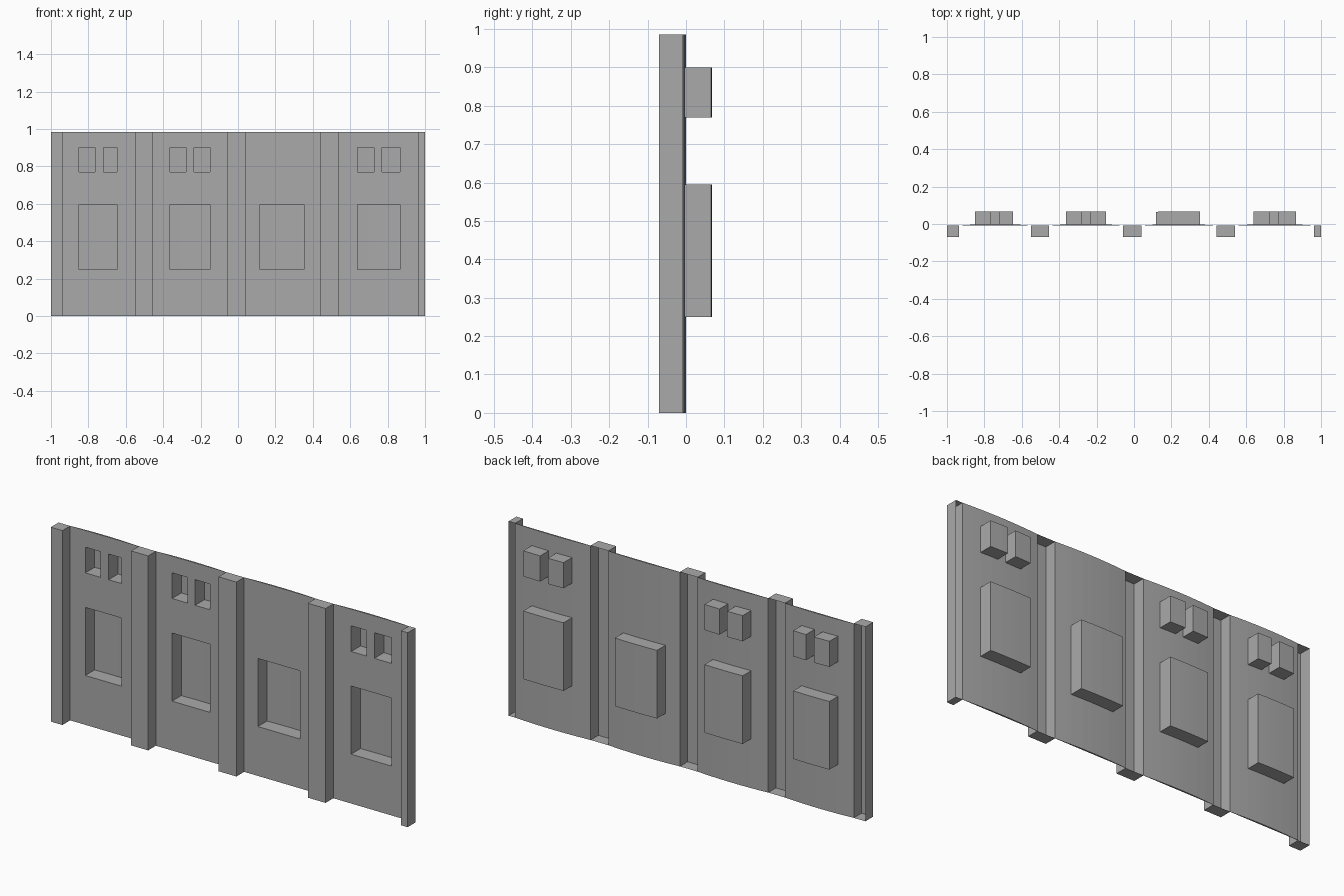
import bpy, bmesh

cube = bpy.data.objects.get("Cube")
if cube:
    bpy.data.objects.remove(cube)

HEIGHT = 0.985
FACE_Y = -0.008      # flat front of the bays
BULGE = 0.008        # bow of the rear skin
DEPTH = 0.068        # depth of the window recesses
PILASTER_Y = -0.07
LARGE_Z, SMALL_Z = (0.25, 0.595), (0.77, 0.9)
SEGMENTS = 8

# One material for the whole wall
stone = bpy.data.materials.new("grey_stone")
stone.use_nodes = True
colour = (0.4, 0.4, 0.4, 1)
stone.diffuse_color = colour
stone.node_tree.nodes["Principled BSDF"].inputs["Base Color"].default_value = colour


def make_object(name, quads):
    bm = bmesh.new()
    for quad in quads:
        bm.faces.new([bm.verts.new(p) for p in quad])
    bmesh.ops.remove_doubles(bm, verts=bm.verts, dist=1e-5)
    mesh = bpy.data.meshes.new(name)
    bm.to_mesh(mesh)
    bm.free()
    mesh.materials.append(stone)
    obj = bpy.data.objects.new(name, mesh)
    bpy.context.collection.objects.link(obj)


def pilaster(name, x0, x1):
    """Hollow channel, capped at both ends and open at the rear."""
    f, b, h = PILASTER_Y, FACE_Y, HEIGHT
    make_object(name, [
        [(x0, f, 0), (x1, f, 0), (x1, f, h), (x0, f, h)],
        [(x1, f, 0), (x1, b, 0), (x1, b, h), (x1, f, h)],
        [(x0, b, 0), (x0, f, 0), (x0, f, h), (x0, b, h)],
        [(x0, f, h), (x1, f, h), (x1, b, h), (x0, b, h)],
        [(x0, b, 0), (x1, b, 0), (x1, f, 0), (x0, f, 0)]])


def bay(name, x0, x1, large, smalls):
    """Flat front skin, bowed rear skin and boxed window recesses."""
    windows = [(*large, *LARGE_Z)] + [(*s, *SMALL_Z) for s in smalls]
    xs = {x0 + (x1 - x0) * i / SEGMENTS for i in range(SEGMENTS + 1)}
    xs = sorted(xs | {x for w in windows for x in w[:2]})
    zs = sorted({0, HEIGHT} | {z for w in windows for z in w[2:]})

    def rear(x):
        u = (2 * x - x0 - x1) / (x1 - x0)
        return FACE_Y + BULGE * (1 - u * u)

    def inside(x, z):
        return any(a < x < b and c < z < d for a, b, c, d in windows)

    def front_point(x, z):
        return (x, FACE_Y, z)

    def rear_point(x, z):
        return (x, rear(x), z)

    def box_point(x, z):
        return (x, rear(x) + DEPTH, z)

    quads = []
    for a, b in zip(xs, xs[1:]):
        for c, d in zip(zs, zs[1:]):
            corners = [(a, c), (b, c), (b, d), (a, d)]
            if inside((a + b) / 2, (c + d) / 2):
                quads.append([box_point(*p) for p in reversed(corners)])
            else:
                quads.append([front_point(*p) for p in corners])
                quads.append([rear_point(*p) for p in reversed(corners)])
        # Top and bottom edges between the two skins
        for z in (0, HEIGHT):
            rim = [front_point(a, z), front_point(b, z), rear_point(b, z), rear_point(a, z)]
            if (rear(a) - FACE_Y) < 1e-6:
                rim.pop()
            elif (rear(b) - FACE_Y) < 1e-6:
                rim.pop(2)
            quads.append(rim if z else rim[::-1])
    # Sides of each recess
    for a, b, c, d in windows:
        for x in (a, b):
            side = [front_point(x, c), box_point(x, c), box_point(x, d), front_point(x, d)]
            quads.append(side if x == b else side[::-1])
        steps = [x for x in xs if a <= x <= b]
        for s, t in zip(steps, steps[1:]):
            for z in (c, d):
                sill = [front_point(s, z), front_point(t, z), box_point(t, z), box_point(s, z)]
                quads.append(sill if z == d else sill[::-1])
    make_object(name, quads)


# Pilasters from the right end to the left end
columns = [(-1, -0.935), (-0.55, -0.455), (-0.06, 0.04), (0.44, 0.54), (0.963, 1)]
for i, (x0, x1) in enumerate(columns):
    pilaster(f"pilaster_{i + 1}", x0, x1)

# Bays: large window span and upper small window spans
openings = [
    ((-0.85, -0.647), [(-0.85, -0.765), (-0.72, -0.647)]),
    ((-0.364, -0.15), [(-0.364, -0.278), (-0.235, -0.15)]),
    ((0.117, 0.353), []),
    ((0.64, 0.866), [(0.64, 0.727), (0.77, 0.866)])]
for i, (large, smalls) in enumerate(openings):
    bay(f"wall_bay_{i + 1}", columns[i][1], columns[i + 1][0], large, smalls)
